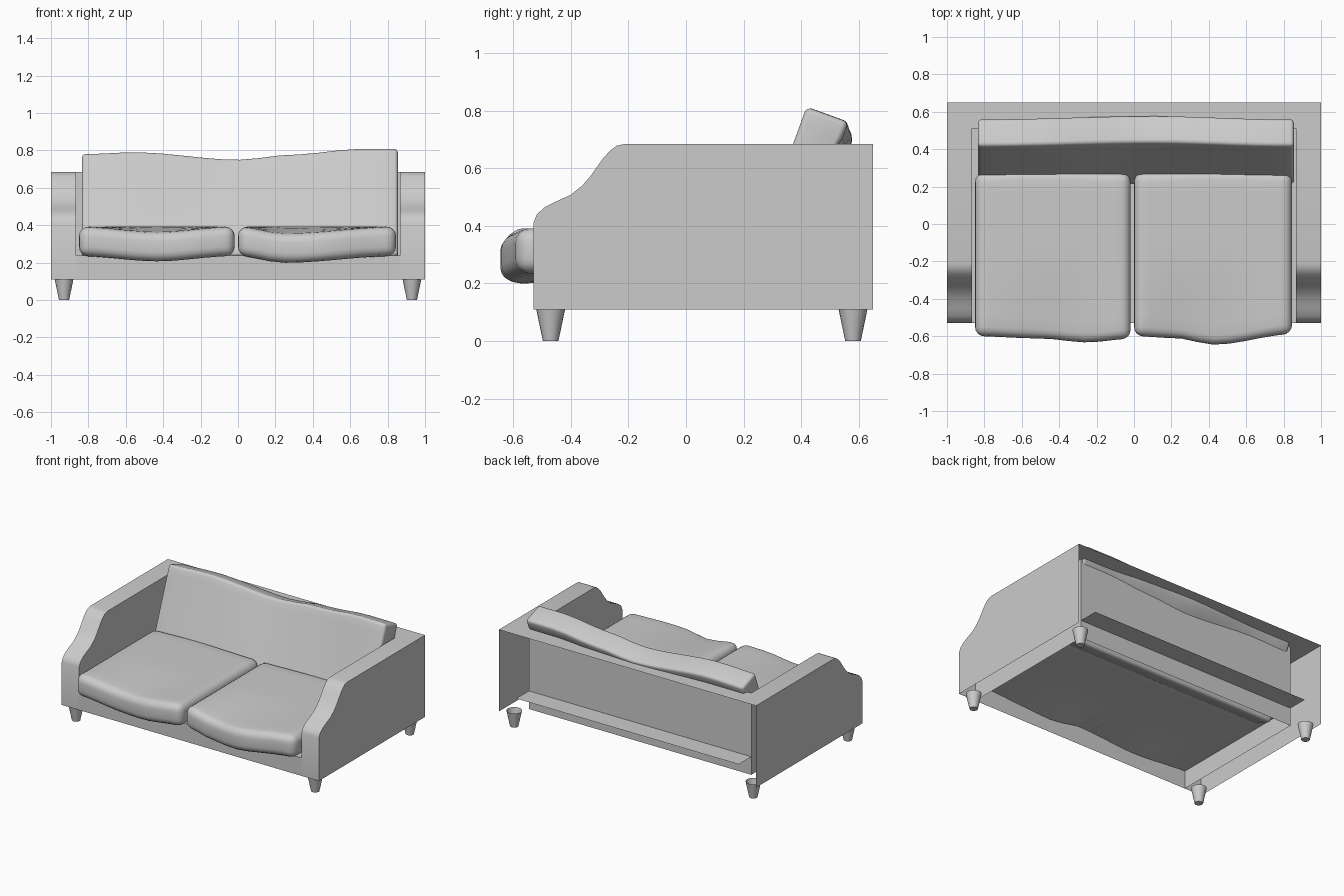
import bpy, bmesh, math
from mathutils import Vector

if "Cube" in bpy.data.objects:
    bpy.data.objects.remove(bpy.data.objects["Cube"])


def finish(bm, name, smooth=True):
    me = bpy.data.meshes.new(name)
    bm.to_mesh(me)
    bm.free()
    ob = bpy.data.objects.new(name, me)
    bpy.context.collection.objects.link(ob)
    if smooth:
        bpy.ops.object.select_all(action='DESELECT')
        ob.select_set(True)
        bpy.context.view_layer.objects.active = ob
        bpy.ops.object.shade_smooth_by_angle(angle=math.radians(35))
    return ob


def sheet(name, corners):
    bm = bmesh.new()
    bm.faces.new([bm.verts.new(c) for c in corners])
    return finish(bm, name, False)


def interp(pts, x):
    """Smooth interpolation through (x, value) pairs."""
    if x <= pts[0][0]:
        return pts[0][1]
    for (a, va), (b, vb) in zip(pts, pts[1:]):
        if x <= b:
            t = (x - a) / (b - a)
            return va + (vb - va) * t * t * (3 - 2 * t)
    return pts[-1][1]


def cushion(name, lo, hi, radius, cuts, deform):
    """Rounded box, sliced into cuts per axis, then reshaped by deform(v)."""
    bm = bmesh.new()
    bmesh.ops.create_cube(bm, size=1)
    for v in bm.verts:
        v.co = Vector([l + (c + 0.5) * (h - l) for l, h, c in zip(lo, hi, v.co)])
    bmesh.ops.bevel(bm, geom=bm.edges[:], offset=radius, segments=4,
                    profile=0.5, affect='EDGES')
    for axis, n in enumerate(cuts):
        normal = Vector((0, 0, 0))
        normal[axis] = 1
        for i in range(1, n):
            p = Vector(lo)
            p[axis] += (hi[axis] - lo[axis]) * i / n
            bmesh.ops.bisect_plane(bm, geom=bm.verts[:] + bm.edges[:] + bm.faces[:],
                                   plane_co=p, plane_no=normal, dist=1e-5)
    for v in bm.verts:
        v.co = deform(v.co)
    return finish(bm, name)


# Arms: hollow shells, open at the back and underneath
curve = [(-.53, .11), (-.53, .41), (-.518, .44), (-.49, .465), (-.45, .485),
         (-.40, .508), (-.36, .54), (-.33, .575), (-.29, .632), (-.265, .66),
         (-.24, .679), (-.21, .685)]
for s, side in ((-1, "left"), (1, "right")):
    bm = bmesh.new()
    path = curve + [(.51, .685), (.65, .685)]
    outer = [bm.verts.new((s, y, z)) for y, z in path]
    inner = [bm.verts.new((s * .865, y, z)) for y, z in path]
    for i in range(len(path) - 1):
        bm.faces.new((outer[i], outer[i + 1], inner[i + 1], inner[i]))
    bm.faces.new(outer + [bm.verts.new((s, .65, .11))])
    bm.faces.new(inner[:-1] + [bm.verts.new((s * .865, .51, .11))])
    bmesh.ops.recalc_face_normals(bm, faces=bm.faces[:])
    finish(bm, side + "_arm")

# Frame panels
X = .865
sheet("front_rail", [(-X, -.53, .11), (X, -.53, .11), (X, -.53, .237), (-X, -.53, .237)])
sheet("seat_platform", [(-X, -.53, .237), (X, -.53, .237), (X, .65, .237), (-X, .65, .237)])
sheet("back_panel", [(X, .51, .11), (-X, .51, .11), (-X, .51, .685), (X, .51, .685)])
sheet("back_ledge", [(-X, .51, .685), (X, .51, .685), (X, .65, .685), (-X, .65, .685)])


# Seat cushions: drooping front edge and bulging front outline
def seat_shape(droop, bulge, back):
    def f(c):
        x, y, z = c
        front = max(0, min(1, (-.2 - y) / .35))
        rear = max(0, min(1, y / .25))
        z += interp(droop, x) * front
        y += interp(bulge, x) * front + interp(back, x) * rear
        return Vector((x, y, z))
    return f


cushion("left_seat_cushion", (-.85, -.60, .235), (-.018, .275, .392), .05, (10, 8, 1),
        seat_shape([(-.85, 0), (-.43, -.028), (-.03, 0)],
                   [(-.85, .0), (-.5, -.012), (-.25, -.033), (-.03, -.015)],
                   [(-.85, 0), (-.5, .015), (-.03, 0)]))
cushion("right_seat_cushion", (.0, -.60, .235), (.845, .275, .392), .05, (10, 8, 1),
        seat_shape([(0, 0), (.25, -.036), (.84, 0)],
                   [(0, 0), (.22, -.01), (.43, -.045), (.84, .01)],
                   [(0, 0), (.45, .015), (.84, 0)]))

# Backrest cushion: leaning back, wavy top edge, tucked behind the ledge
A = math.radians(20)
TOP = [(-.83, -.028), (-.55, -.018), (0, -.058), (.3, -.03), (.65, 0), (.86, 0)]


def lean(c):
    x, t, h = c
    k = h / .61
    y = .21 + h * math.sin(A) + t * math.cos(A)
    z = .24 + h * math.cos(A) - t * math.sin(A)
    y += k * interp([(-.8, 0), (.1, .018), (.8, 0)], x)
    z += k * interp(TOP, x)
    if z < .665 - .03 * (x < .4) and t > .05:
        y = min(y, .5)
    return Vector((x, y, z))


cushion("backrest_cushion", (-.835, 0, 0), (.855, .155, .61), .02, (16, 1, 10), lean)

# Tapered legs, open at the top
for sx, side in ((-1, "left"), (1, "right")):
    for y, end in ((-.47, "front"), (.58, "back")):
        bm = bmesh.new()
        bmesh.ops.create_cone(bm, cap_ends=True, segments=20, radius1=.027,
                              radius2=.05, depth=.11)
        bmesh.ops.delete(bm, geom=[f for f in bm.faces if f.normal.z > .9],
                         context='FACES_ONLY')
        bmesh.ops.translate(bm, verts=bm.verts[:], vec=(sx * .93, y, .055))
        finish(bm, f"{end}_{side}_leg")
